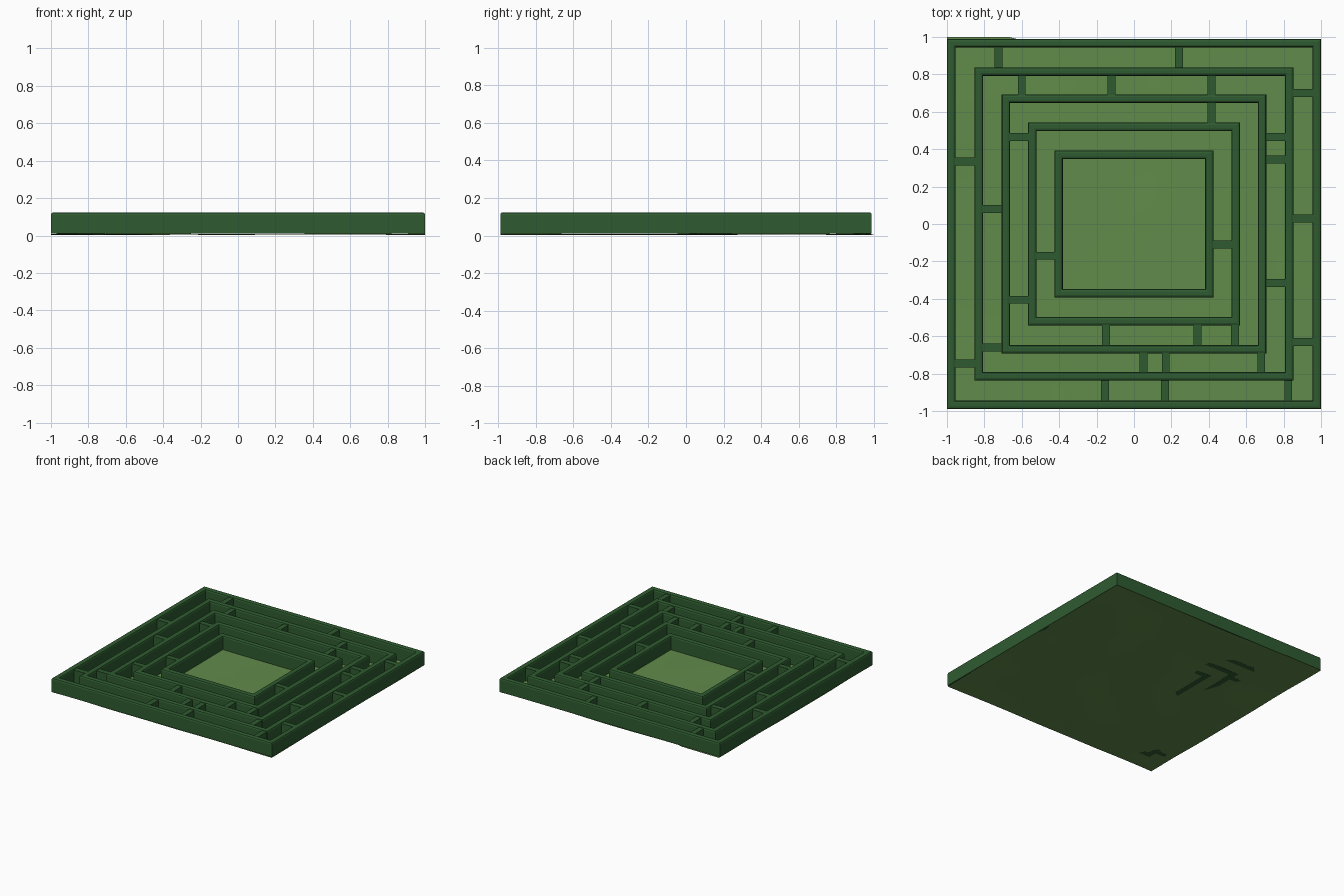
import bpy, bmesh
from mathutils import Vector, noise

if "Cube" in bpy.data.objects:
    bpy.data.objects.remove(bpy.data.objects["Cube"])


def material(name, col):
    m = bpy.data.materials.new(name)
    m.diffuse_color = (*col, 1)
    m.use_nodes = True
    m.node_tree.nodes["Principled BSDF"].inputs["Base Color"].default_value = m.diffuse_color
    return m


HEDGE = material("hedge_green", (0.028, 0.105, 0.03))
GRASS = material("grass_green", (0.12, 0.26, 0.07))
BASE, TOP, T = 0.01, 0.124, 0.046
RINGS = [(1.0, 0.99), (0.853, 0.838), (0.708, 0.693), (0.567, 0.543), (0.426, 0.393)]


def finish(bm, name, mat):
    me = bpy.data.meshes.new(name)
    bm.to_mesh(me)
    bm.free()
    ob = bpy.data.objects.new(name, me)
    bpy.context.collection.objects.link(ob)
    me.materials.append(mat)
    return ob


def hedge_ring(name, hx, hy):
    # mitred rectangular sweep of a hedge profile with softened top edges
    prof = [(0, BASE), (0, TOP - 0.014), (0.004, TOP - 0.004), (0.014, TOP),
            (T - 0.014, TOP), (T - 0.004, TOP - 0.004), (T, TOP - 0.014), (T, BASE)]
    bm = bmesh.new()
    loops = [[bm.verts.new((sx * (hx - d), sy * (hy - d), z)) for d, z in prof]
             for sx, sy in ((-1, -1), (1, -1), (1, 1), (-1, 1))]
    n = len(prof)
    for i in range(4):
        a, b = loops[i], loops[(i + 1) % 4]
        for k in range(n):
            bm.faces.new((a[k], b[k], b[(k + 1) % n], a[(k + 1) % n]))
    bmesh.ops.recalc_face_normals(bm, faces=bm.faces)
    finish(bm, name, HEDGE)


def barrier(name, x0, x1, y0, y1):
    bm = bmesh.new()
    bmesh.ops.create_cube(bm, size=1)
    h = TOP - 0.008 - BASE
    for v in bm.verts:
        v.co = Vector(((x0 + x1) / 2 + v.co.x * (x1 - x0),
                       (y0 + y1) / 2 + v.co.y * (y1 - y0), BASE + (v.co.z + 0.5) * h))
    finish(bm, name, HEDGE)


# concentric hedges
for i, (hx, hy) in enumerate(RINGS):
    hedge_ring(f"hedge_ring_{i + 1}", hx, hy)

# cross hedges: (side, outer ring index) -> positions along that side
CROSS = {
    ("top", 0): (-0.725, 0.24), ("top", 1): (-0.6, -0.12, 0.415), ("top", 2): (0.415,),
    ("bottom", 0): (-0.155, 0.165, 0.825), ("bottom", 1): (0.05, 0.17, 0.68),
    ("bottom", 2): (-0.15, 0.34, 0.54),
    ("right", 0): (0.7, 0.03, -0.63), ("right", 1): (0.465, 0.345, -0.315),
    ("right", 3): (-0.11,),
    ("left", 0): (0.335, -0.745), ("left", 1): (0.08, -0.66),
    ("left", 2): (0.465, -0.405), ("left", 3): (-0.17,),
}
W = 0.021
for (side, i), places in CROSS.items():
    axis = 1 if side in ("top", "bottom") else 0
    s = 1 if side in ("top", "right") else -1
    a, b = sorted((s * (RINGS[i][axis] - T + 0.004), s * (RINGS[i + 1][axis] - 0.004)))
    for k, p in enumerate(places):
        box = (p - W, p + W, a, b) if axis else (a, b, p - W, p + W)
        barrier(f"cross_hedge_{side}_{i + 1}_{k + 1}", *box)

# gently uneven lawn
bm = bmesh.new()
bmesh.ops.create_grid(bm, x_segments=48, y_segments=48, size=0.999)
for v in bm.verts:
    n = noise.noise(Vector((v.co.x * 2.2 + 3, v.co.y * 2.2, 0.5)))
    v.co.z = min(max(0.007 + 0.007 * n, 0), 0.014)
    v.co.y = min(v.co.y, 0.989) if v.co.x > -0.65 else v.co.y
    v.co.y = max(v.co.y, -0.989)
for f in bm.faces:
    f.smooth = True
lawn = finish(bm, "lawn", GRASS)
